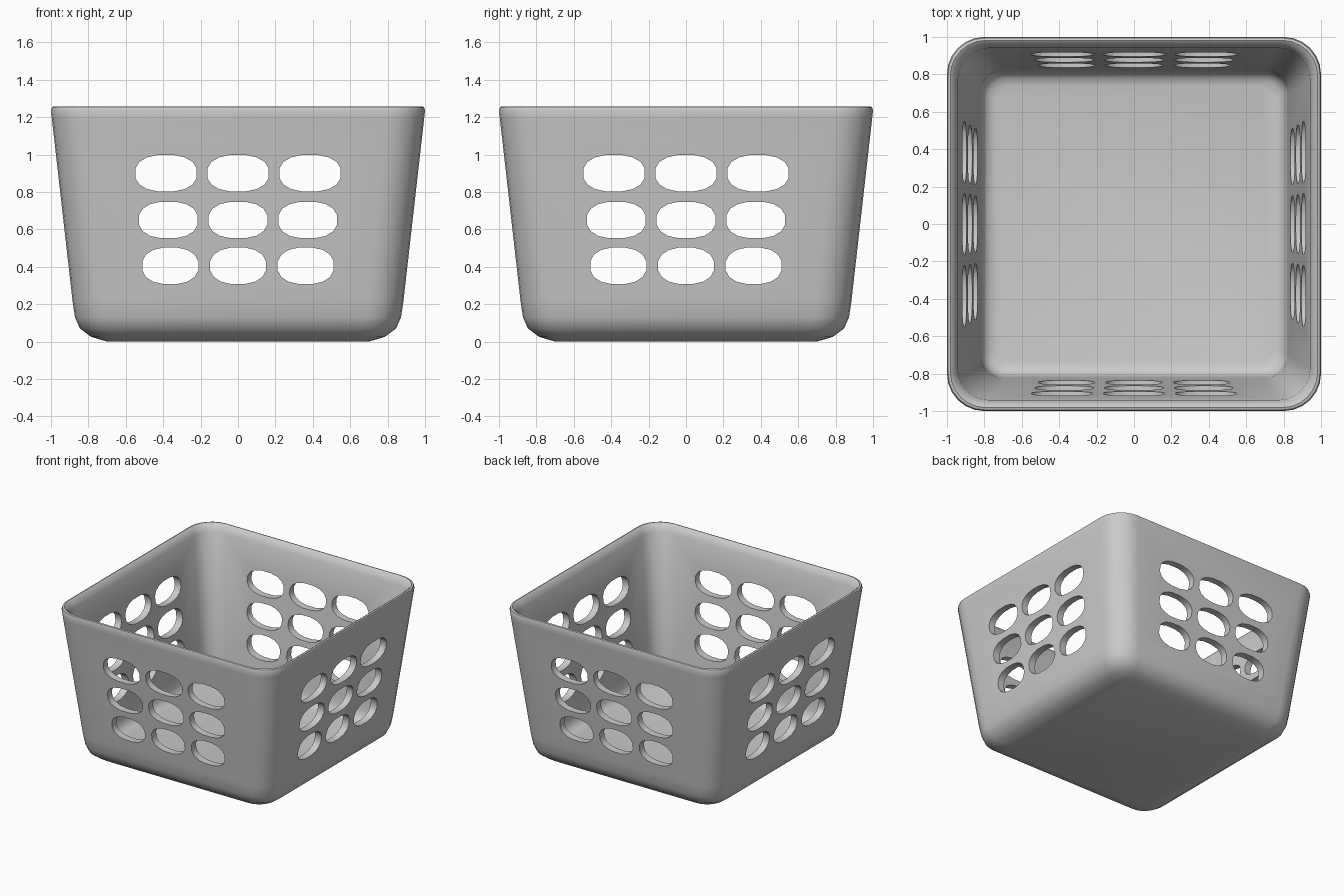
import bpy, bmesh
from math import sin, cos, pi, copysign

if "Cube" in bpy.data.objects:
    bpy.data.objects.remove(bpy.data.objects["Cube"])

ARC = 6  # segments per rounded corner


def ring(bm, half, z, r):
    """Rounded square loop of vertices."""
    verts = []
    c = half - r
    for k, (sx, sy) in enumerate([(1, 1), (-1, 1), (-1, -1), (1, -1)]):
        for i in range(ARC + 1):
            a = pi / 2 * (k + i / ARC)
            verts.append(bm.verts.new((sx * c + r * cos(a), sy * c + r * sin(a), z)))
    return verts


def bridge(bm, a, b):
    n = len(a)
    for i in range(n):
        bm.faces.new((a[i], a[(i + 1) % n], b[(i + 1) % n], b[i]))


def finish(bm, name):
    bmesh.ops.recalc_face_normals(bm, faces=bm.faces)
    me = bpy.data.meshes.new(name)
    bm.to_mesh(me)
    bm.free()
    ob = bpy.data.objects.new(name, me)
    bpy.context.collection.objects.link(ob)
    return ob


# Basket shell: up the outside, over the rim, down the inside (half width, z, corner radius)
profile = [
    (0.70, 0.005, 0.10), (0.785, 0.025, 0.14), (0.845, 0.07, 0.17),
    (0.872, 0.13, 0.19), (0.885, 0.22, 0.19),
    (0.995, 1.19, 0.20), (1.0, 1.235, 0.20), (0.994, 1.254, 0.195),
    (0.982, 1.258, 0.19), (0.967, 1.248, 0.18), (0.942, 1.20, 0.17),
    (0.825, 0.22, 0.13), (0.818, 0.15, 0.12), (0.805, 0.11, 0.11),
    (0.78, 0.085, 0.10), (0.74, 0.075, 0.08),
]
bm = bmesh.new()
rings = [ring(bm, h, z - 0.005 if z < 0.01 else z, r) for h, z, r in profile]
for a, b in zip(rings, rings[1:]):
    bridge(bm, a, b)
bm.faces.new(rings[0])
bm.faces.new(rings[-1])
basket = finish(bm, "basket")


# Oval hole cutters, 3 x 3 through each pair of opposite walls
def hole_cutters(name, along_y):
    bm = bmesh.new()
    n = 16
    for z, step, w in [(0.90, 0.385, 0.167), (0.65, 0.373, 0.160), (0.405, 0.362, 0.152)]:
        for col in (-1, 0, 1):
            ends = []
            for d in (-1.3, 1.3):
                loop = []
                for i in range(n):
                    a = 2 * pi * (i + 0.5) / n
                    u = col * step + w * copysign(abs(cos(a)) ** 0.85, cos(a))
                    v = z + 0.099 * copysign(abs(sin(a)) ** 0.85, sin(a))
                    loop.append(bm.verts.new((u, d, v) if along_y else (d, u, v)))
                ends.append(loop)
                bm.faces.new(loop)
            bridge(bm, *ends)
    ob = finish(bm, name)
    ob.hide_render = True
    return ob


bpy.context.view_layer.objects.active = basket
basket.select_set(True)
for name, along_y in (("front_back_cutter", True), ("side_cutter", False)):
    cutter = hole_cutters(name, along_y)
    mod = basket.modifiers.new(name, 'BOOLEAN')
    mod.operation = 'DIFFERENCE'
    mod.solver = 'EXACT'
    mod.object = cutter
    bpy.ops.object.modifier_apply(modifier=mod.name)
    bpy.data.objects.remove(cutter)

bpy.ops.object.shade_smooth_by_angle(angle=0.7)
